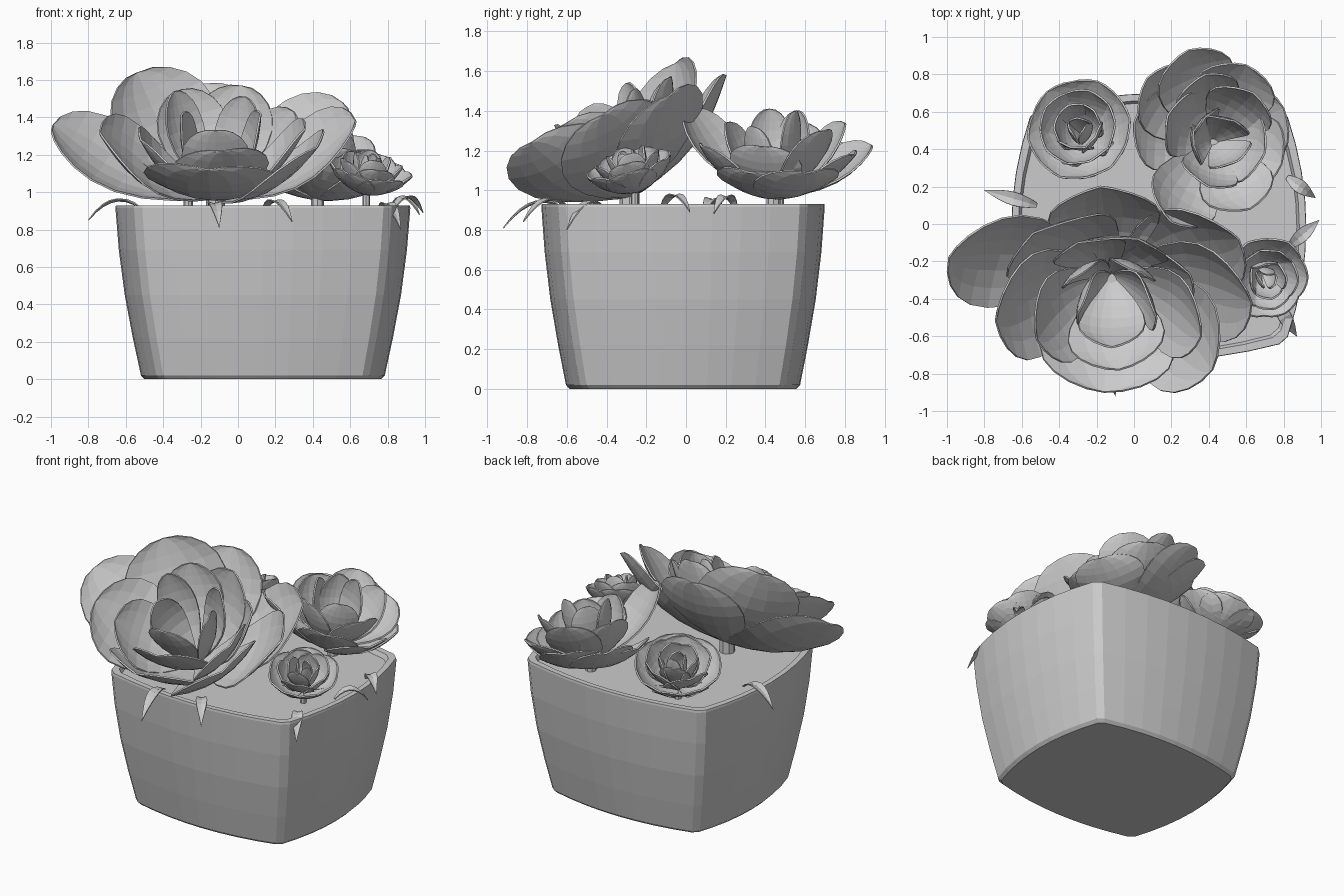
import bpy, bmesh, math
from mathutils import Vector as V

if "Cube" in bpy.data.objects:
    bpy.data.objects.remove(bpy.data.objects["Cube"])


def finish(name, bm, thick=0.0):
    bmesh.ops.remove_doubles(bm, verts=bm.verts, dist=0.0008)
    bmesh.ops.recalc_face_normals(bm, faces=bm.faces)
    me = bpy.data.meshes.new(name)
    bm.to_mesh(me)
    bm.free()
    ob = bpy.data.objects.new(name, me)
    bpy.context.collection.objects.link(ob)
    if thick:
        m = ob.modifiers.new("thickness", "SOLIDIFY")
        m.thickness = thick
        m.offset = 0
    return ob


# Square pot with bulging sides and softened corners
CX, CY = 0.133, -0.015


def outline(scale, z, inset=0.0):
    pts = []
    hx, hy, cx, cy = 0.79 - inset, 0.715 - inset, 0.68 - inset, 0.62 - inset
    for k in range(4):
        for i in range(9):
            u = -0.95 + 1.9 * i / 8
            b = 1 - u * u
            x, y = [(u * cx, -cy - (hy - cy) * b), (cx + (hx - cx) * b, u * cy),
                    (-u * cx, cy + (hy - cy) * b), (-cx - (hx - cx) * b, -u * cy)][k]
            pts.append(V((CX + x * scale, CY + y * scale, z)))
    return pts


def pot():
    bm = bmesh.new()
    prof = [(0.80, 0, 0), (0.825, 0.02, 0), (0.88, 0.22, 0), (0.935, 0.45, 0), (0.975, 0.69, 0),
            (0.998, 0.915, 0), (0.995, 0.93, 0), (0.995, 0.93, 0.035), (0.99, 0.90, 0.045)]
    loops = [[bm.verts.new(p) for p in outline(s, z, i)] for s, z, i in prof]
    n = len(loops[0])
    for a, b in zip(loops, loops[1:]):
        for i in range(n):
            bm.faces.new((a[i], a[(i + 1) % n], b[(i + 1) % n], b[i]))
    bm.faces.new(loops[0][::-1])
    bm.faces.new(loops[-1])
    finish("pot", bm)


# Cupped paddle-shaped petal from base to tip, opening towards the axis
def petal(bm, base, tip, axis, w, cup=0.25, sag=0.11):
    d = tip - base
    L = d.length
    s = axis.cross(d).normalized()
    n = d.cross(s).normalized()
    rows = []
    for i in range(10):
        t = 0.03 + 0.97 * math.sin(math.pi / 2 * i / 9)
        f = max(0.0, math.sin(math.pi * t ** 1.6)) ** 0.5
        row = []
        for j in range(7):
            u = j / 3 - 1
            p = base + d * t + s * (w * f * u)
            p += n * (cup * w * f * u * u - sag * L * math.sin(math.pi * t))
            row.append(bm.verts.new(p))
        rows.append(row)
    for a, b in zip(rows, rows[1:]):
        for j in range(6):
            bm.faces.new((a[j], a[j + 1], b[j + 1], b[j]))


def stem(name, top, r):
    bm = bmesh.new()
    bmesh.ops.create_cone(bm, cap_ends=True, segments=8, radius1=r, radius2=r, depth=top.z - 0.86)
    bmesh.ops.translate(bm, verts=bm.verts, vec=(top.x, top.y, (top.z + 0.86) / 2))
    finish(name, bm)


def flower(name, base, axis, tips, r=0.035):
    base, axis = V(base), V(axis).normalized()
    bm = bmesh.new()
    for x, y, z, w in tips:
        petal(bm, base, V((x, y, z)), axis, w)
    finish(name + "_petals", bm, 0.01)
    stem(name + "_stem", base + axis * 0.03, r)


def rings(base, axis, spec):
    base, axis = V(base), V(axis).normalized()
    e = axis.cross(V((0, 1, 0))).normalized()
    f = axis.cross(e)
    for n, length, w, tilt, phase in spec:
        for i in range(n):
            a = phase + i * math.tau / n
            th = math.radians(tilt)
            p = base + length * (axis * math.cos(th) + (e * math.cos(a) + f * math.sin(a)) * math.sin(th))
            yield (*p, w)


pot()

# Large front rosette, leaning forwards
flower("large_rosette", (-0.12, -0.27, 0.97), (0, -0.5, 0.85), [
    (-0.99, -0.18, 1.36, .30), (-0.54, -0.05, 1.64, .33), (-0.18, 0.2, 1.58, .30),
    (0.56, -0.08, 1.48, .30), (0.63, -0.42, 1.38, .30), (0.42, -0.78, 1.24, .32),
    (-0.16, -0.90, 1.12, .36), (-0.74, -0.52, 1.32, .32),
    (0.36, -0.60, 1.34, .24), (-0.52, -0.62, 1.28, .26), (-0.08, -0.78, 1.22, .26),
    (-0.30, -0.10, 1.55, .2), (0.02, -0.08, 1.57, .22), (0.30, -0.27, 1.43, .2),
    (-0.34, -0.30, 1.54, .12), (0.04, -0.26, 1.51, .13), (0.12, -0.50, 1.42, .15),
    (-0.12, -0.66, 1.33, .18), (-0.30, -0.48, 1.42, .13)], 0.05)

# Medium rosette at the back right
flower("medium_rosette", (0.42, 0.44, 0.96), (0.18, 0.04, 1), [
    (0.0, 0.54, 1.20, .22), (0.07, 0.78, 1.24, .21), (0.29, 0.93, 1.23, .22),
    (0.60, 0.85, 1.18, .22), (0.80, 0.62, 1.09, .23), (0.79, 0.32, 1.09, .22),
    (0.62, 0.08, 1.22, .2), (0.20, 0.01, 1.41, .2),
    (0.18, 0.58, 1.34, .18), (0.38, 0.80, 1.34, .18), (0.64, 0.70, 1.30, .19),
    (0.70, 0.38, 1.22, .19), (0.40, 0.20, 1.34, .16),
    (0.38, 0.57, 1.40, .11), (0.54, 0.55, 1.40, .12), (0.56, 0.34, 1.32, .13), (0.32, 0.42, 1.41, .11)])

# Two small rosettes, each leaning outwards
b, a = (-0.26, 0.46, 0.99), (-0.2, 0.28, 1)
flower("small_back_rosette", b, a, rings(b, a, [
    (6, .33, .18, 58, 0.2), (5, .31, .15, 42, 0.7), (5, .28, .10, 26, 0.1), (3, .25, .06, 10, 0.5)]), 0.025)
b, a = (0.68, -0.25, 0.99), (0.2, -0.28, 1)
flower("small_right_rosette", b, a, rings(b, a, [
    (6, .27, .13, 57, 0.0), (5, .25, .11, 42, 0.6), (4, .24, .075, 24, 0.2), (3, .22, .04, 10, 0.5)]), 0.02)

# Thin pointed leaves hanging over the rim
for k, (x0, y0, x1, y1, z1) in enumerate([
        (-0.52, 0.10, -0.80, 0.18, .85), (-0.14, -0.62, -0.10, -0.92, .81),
        (0.14, -0.60, 0.29, -0.82, .84), (0.76, -0.42, 0.87, -0.60, .80),
        (0.83, -0.12, 0.99, 0.02, .89), (0.82, 0.25, 0.97, 0.14, .88)]):
    bm = bmesh.new()
    p0, p2 = V((x0, y0, 0.91)), V((x1, y1, z1))
    p1 = (p0 + p2) / 2 + V((0, 0, 0.14))
    side = (p2 - p0).cross(V((0, 0, 1))).normalized()
    rows = []
    for i in range(8):
        t = i / 7
        c = p0 * (1 - t) ** 2 + p1 * 2 * t * (1 - t) + p2 * t * t
        w = 0.036 * math.sin(math.pi * (0.12 + 0.88 * t))
        rows.append([bm.verts.new(c + side * w * u + V((0, 0, 0.3 * w * u * u))) for u in (-1, 0, 1)])
    for r, q in zip(rows, rows[1:]):
        for j in range(2):
            bm.faces.new((r[j], r[j + 1], q[j + 1], q[j]))
    finish(f"rim_leaf_{k + 1}", bm, 0.006)
